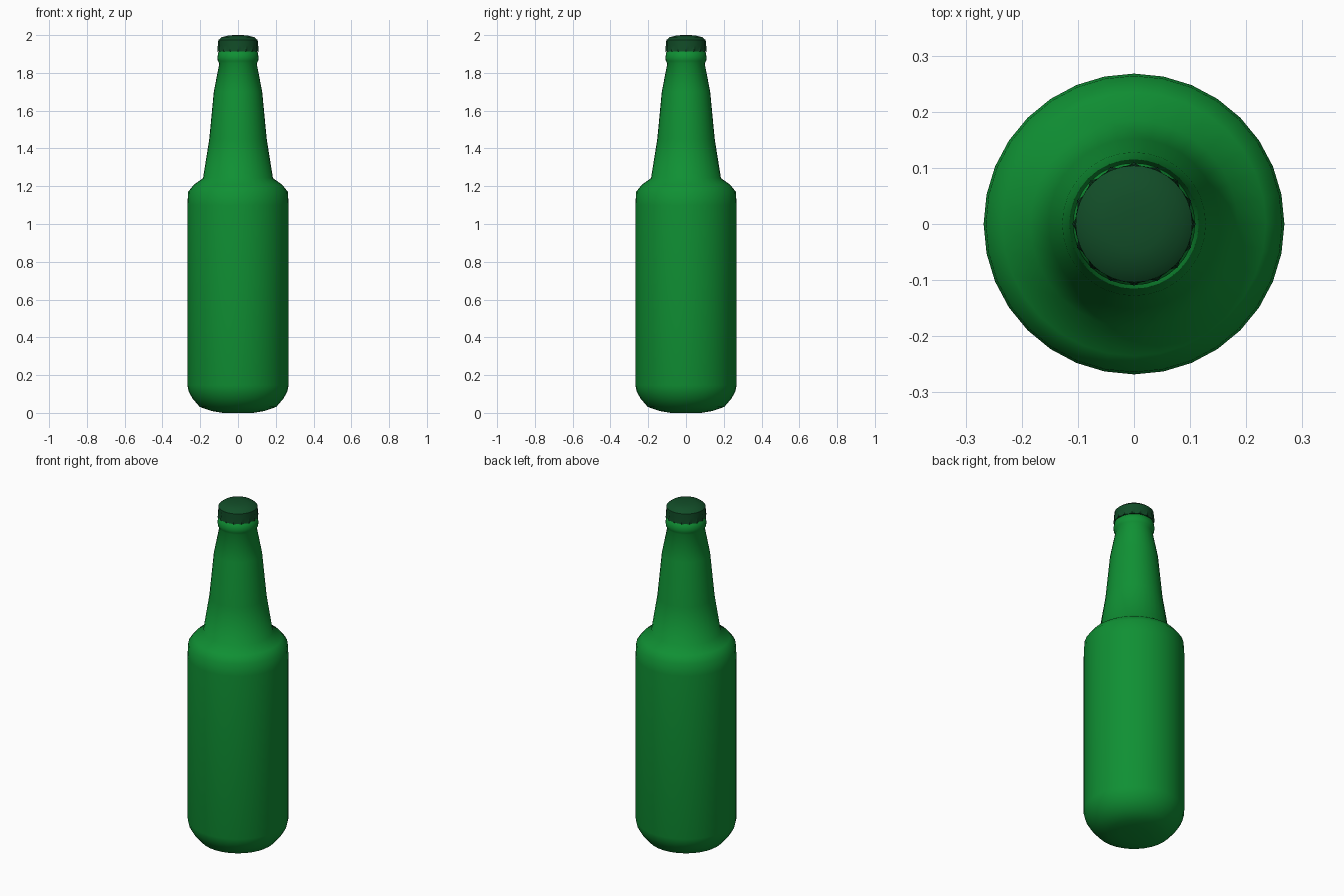
import bpy, math

if "Cube" in bpy.data.objects:
    bpy.data.objects.remove(bpy.data.objects["Cube"])

SEGMENTS = 32


def material(name, colour):
    mat = bpy.data.materials.new(name)
    mat.diffuse_color = (*colour, 1)
    mat.use_nodes = True
    mat.node_tree.nodes["Principled BSDF"].inputs["Base Color"].default_value = mat.diffuse_color
    return mat


def lathe(name, profile, mat, smooth_angle):
    """Spin (radius, z, crimp) rings; crimp pulls in every second vertex."""
    verts, faces = [], []
    for r, z, crimp in profile:
        for i in range(SEGMENTS):
            a = 2 * math.pi * i / SEGMENTS
            rr = r - crimp * (i % 2)
            verts.append((rr * math.cos(a), rr * math.sin(a), z))
    for k in range(len(profile) - 1):
        for i in range(SEGMENTS):
            j = (i + 1) % SEGMENTS
            a, b = k * SEGMENTS, (k + 1) * SEGMENTS
            faces.append((a + i, a + j, b + j, b + i))
    # end caps
    faces.append(tuple(reversed(range(SEGMENTS))))
    top = (len(profile) - 1) * SEGMENTS
    faces.append(tuple(range(top, top + SEGMENTS)))
    mesh = bpy.data.meshes.new(name)
    mesh.from_pydata(verts, [], faces)
    mesh.materials.append(mat)
    obj = bpy.data.objects.new(name, mesh)
    bpy.context.collection.objects.link(obj)
    bpy.ops.object.select_all(action='DESELECT')
    obj.select_set(True)
    bpy.context.view_layer.objects.active = obj
    bpy.ops.object.shade_smooth_by_angle(angle=math.radians(smooth_angle))
    return obj


glass = material("green_glass", (0.005, 0.28, 0.034))
metal = material("dark_green_cap", (0.006, 0.074, 0.021))

# bottle: base, body, shoulder, neck and lip
bottle = [(0.08, 0.0), (0.14, 0.01), (0.203, 0.032), (0.24, 0.075), (0.26, 0.11),
          (0.268, 0.145), (0.268, 1.10), (0.264, 1.17), (0.235, 1.207), (0.185, 1.243),
          (0.152, 1.45), (0.128, 1.70), (0.099, 1.85), (0.107, 1.863),
          (0.109, 1.88), (0.105, 1.908), (0.09, 1.92), (0.09, 1.94)]
lathe("bottle", [(r, z, 0) for r, z in bottle], glass, 62)

# crown cap with crimped skirt
cap = [(0.092, 1.914, 0.0), (0.110, 1.914, 0.01), (0.107, 1.945, 0.006),
       (0.104, 1.974, 0.0), (0.086, 1.989, 0.0), (0.05, 1.998, 0.0), (0.02, 2.0, 0.0)]
lathe("bottle_cap", cap, metal, 35)
